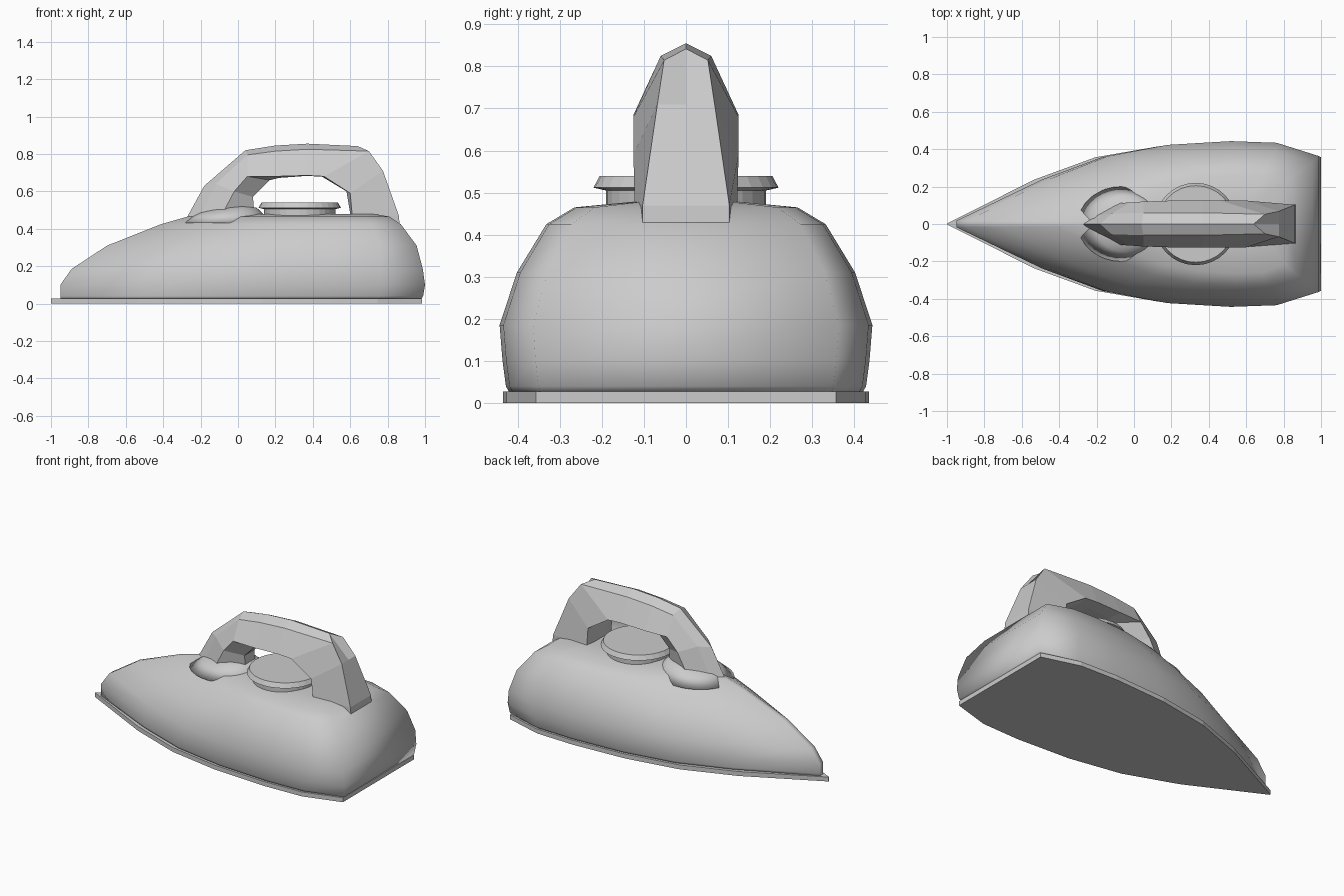
import bpy, bmesh, math

if "Cube" in bpy.data.objects:
    bpy.data.objects.remove(bpy.data.objects["Cube"])


def loft(name, rings, smooth=False):
    """Skin a stack of equal-length closed rings and cap both ends."""
    bm = bmesh.new()
    vr = [[bm.verts.new(p) for p in r] for r in rings]
    n = len(vr[0])
    for a, b in zip(vr, vr[1:]):
        for i in range(n):
            j = (i + 1) % n
            bm.faces.new((a[i], a[j], b[j], b[i]))
    bm.faces.new(vr[0][::-1])
    bm.faces.new(vr[-1])
    bmesh.ops.remove_doubles(bm, verts=bm.verts, dist=1e-4)
    bmesh.ops.recalc_face_normals(bm, faces=bm.faces)
    me = bpy.data.meshes.new(name)
    bm.to_mesh(me)
    bm.free()
    ob = bpy.data.objects.new(name, me)
    bpy.context.collection.objects.link(ob)
    for f in me.polygons:
        f.use_smooth = smooth
    return ob


def circle_ring(r, z, cx=0.0, ry=None, n=32):
    ry = r if ry is None else ry
    return [(cx + r * math.cos(t), ry * math.sin(t), z)
            for t in (2 * math.pi * i / n for i in range(n))]


# Normalised half outline of the boat-shaped plan (nose to heel)
PLAN = [(0.235, .545), (0.4, .82), (0.57, .955), (0.75, 1), (0.88, .98), (1, .82)]


def plan_ring(z, x0, x1, w, nose=0.04):
    half = [(0, nose)] + PLAN
    pts = [(x0 + u * (x1 - x0), v * w, z) for u, v in half]
    return [(x, -y, z) for x, y, z in pts] + pts[::-1]


# Soleplate
loft("soleplate", [plan_ring(0, -1, .985, .435, .005),
                   plan_ring(.028, -1, .985, .435, .005)])

# Body shell
loft("body", [plan_ring(*r) for r in (
    (.025, -.95, .98, .42), (.04, -.95, .99, .428), (.10, -.95, 1.0, .436),
    (.185, -.89, .988, .443), (.31, -.70, .955, .402), (.425, -.41, .87, .332),
    (.465, -.27, .81, .265), (.48, -.14, .72, .11))], smooth=True)

# Raised collar blending the front foot of the handle into the body
loft("handle_collar", [circle_ring(.23, .43, -.07, .20), circle_ring(.17, .485, -.04, .15),
                       circle_ring(.11, .512, -.01, .11), circle_ring(.05, .52, .01, .06)],
     smooth=True)

# Dial: stem and flared cap
loft("dial_stem", [circle_ring(.19, .44, .33), circle_ring(.19, .512, .33)])
loft("dial_cap", [circle_ring(.19, .505, .33), circle_ring(.22, .512, .33),
                  circle_ring(.205, .54, .33)])

# Handle: each station is ridge (x, z), shoulder, side and keel (x, z, half width)
STATIONS = [
    ((-.29, .43), (-.22, .43, .045), (-.11, .43, .11), (.09, .45, .045)),
    ((-.18, .63), (-.12, .64, .055), (-.02, .60, .115), (.08, .57, .05)),
    ((.04, .82), (.05, .795, .06), (.05, .68, .12), (.17, .66, .05)),
    ((.20, .845), (.20, .815, .06), (.20, .68, .125), (.22, .672, .05)),
    ((.37, .855), (.37, .825, .06), (.37, .685, .125), (.37, .683, .05)),
    ((.64, .842), (.70, .815, .052), (.46, .68, .125), (.45, .678, .05)),
    ((.775, .71), (.775, .71, .068), (.60, .59, .125), (.58, .60, .06)),
    ((.86, .47), (.86, .47, .103), (.61, .48, .122), (.60, .48, .06)),
    ((.865, .41), (.865, .41, .103), (.61, .42, .122), (.60, .42, .06)),
]


def handle_ring(ridge, *sides):
    right = [(x, -w, z) for x, z, w in sides]
    left = [(x, w, z) for x, z, w in reversed(sides)]
    return [(ridge[0], 0, ridge[1])] + right + left


loft("handle", [handle_ring(*s) for s in STATIONS])
